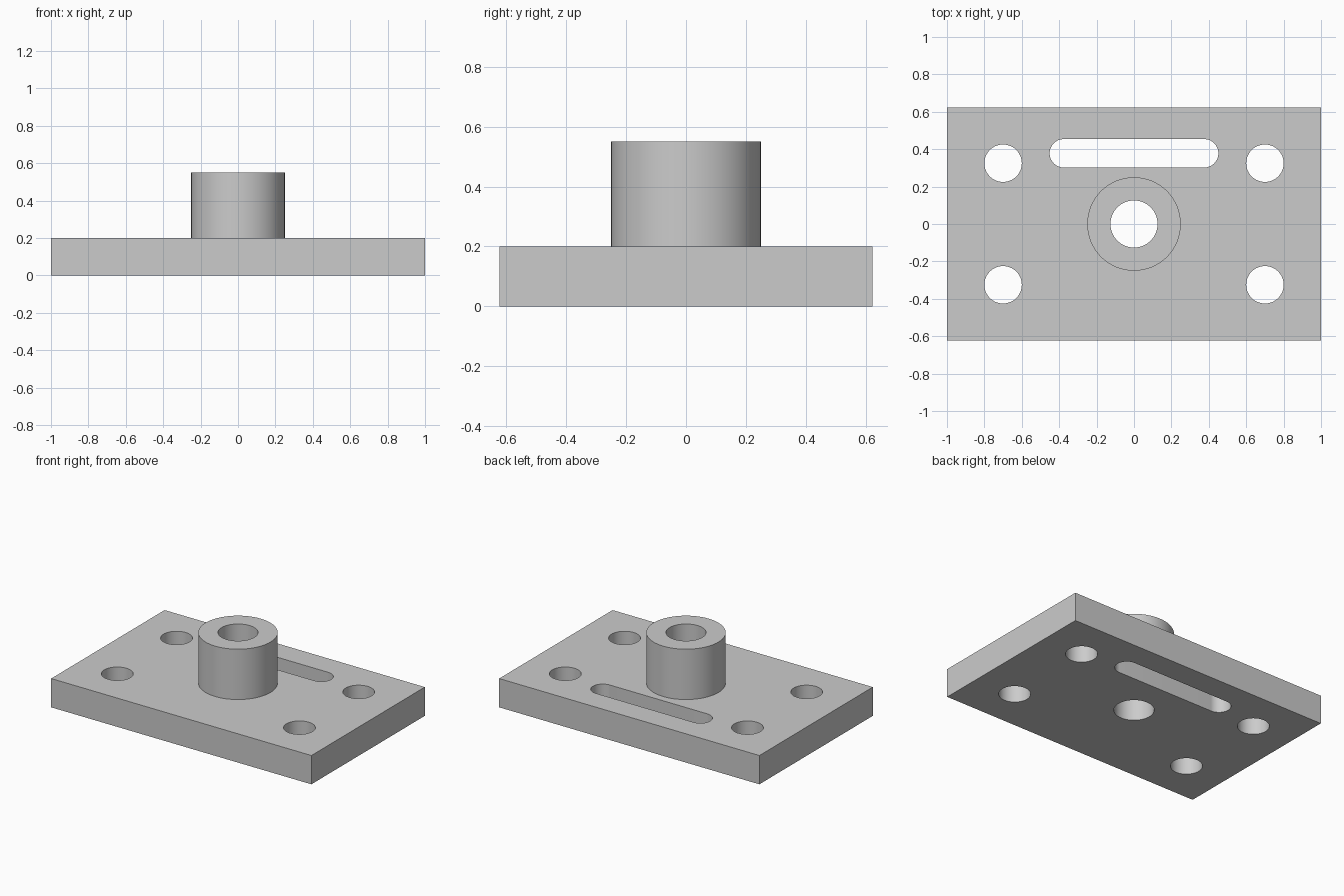
import bpy
import math

cube = bpy.data.objects.get("Cube")
if cube:
    bpy.data.objects.remove(cube, do_unlink=True)

PLATE = (2.0, 1.245, 0.2)
TOP = 0.55
SLOT_Y, SLOT_R, SLOT_HALF = 0.378, 0.076, 0.375


def box(name, size, centre):
    bpy.ops.mesh.primitive_cube_add(size=1, location=centre)
    obj = bpy.context.object
    obj.name = name
    obj.scale = size
    bpy.ops.object.transform_apply(location=True, rotation=False, scale=True)
    return obj


def cylinder(name, radius, x, y, bottom, top):
    bpy.ops.mesh.primitive_cylinder_add(
        vertices=64, radius=radius, depth=top - bottom,
        location=(x, y, (bottom + top) / 2))
    obj = bpy.context.object
    obj.name = name
    return obj


def combine(target, tool, operation):
    """Apply a boolean to the target and discard the tool."""
    mod = target.modifiers.new(operation.title(), 'BOOLEAN')
    mod.operation = operation
    mod.solver = 'EXACT'
    mod.object = tool
    bpy.context.view_layer.objects.active = target
    bpy.ops.object.modifier_apply(modifier=mod.name)
    bpy.data.objects.remove(tool, do_unlink=True)


# Mounting plate with the raised round boss
plate = box("flanged_mounting_plate", PLATE, (0, 0, PLATE[2] / 2))
combine(plate, cylinder("boss", 0.25, 0, 0, 0.1, TOP), 'UNION')

# Bore through the boss and plate
combine(plate, cylinder("bore", 0.126, 0, 0, -0.1, 0.7), 'DIFFERENCE')

# Four corner bolt holes
for sx in (-1, 1):
    for sy in (-1, 1):
        hole = cylinder("bolt_hole", 0.1, sx * 0.7, sy * 0.325, -0.1, 0.3)
        combine(plate, hole, 'DIFFERENCE')

# Round-ended slot behind the boss
slot = box("slot", (SLOT_HALF * 2, SLOT_R * 2, 0.4), (0, SLOT_Y, 0.1))
for sx in (-1, 1):
    end = cylinder("slot_end", SLOT_R, sx * SLOT_HALF, SLOT_Y, -0.1, 0.3)
    combine(slot, end, 'UNION')
combine(plate, slot, 'DIFFERENCE')

# Plain grey metal
grey = bpy.data.materials.new("grey metal")
grey.use_nodes = True
colour = (0.6, 0.6, 0.6, 1)
grey.diffuse_color = colour
grey.node_tree.nodes["Principled BSDF"].inputs["Base Color"].default_value = colour
plate.data.materials.clear()
plate.data.materials.append(grey)

# Smooth round walls, crisp edges
bpy.ops.object.select_all(action='DESELECT')
plate.select_set(True)
bpy.context.view_layer.objects.active = plate
bpy.ops.object.shade_smooth_by_angle(angle=math.radians(30))
